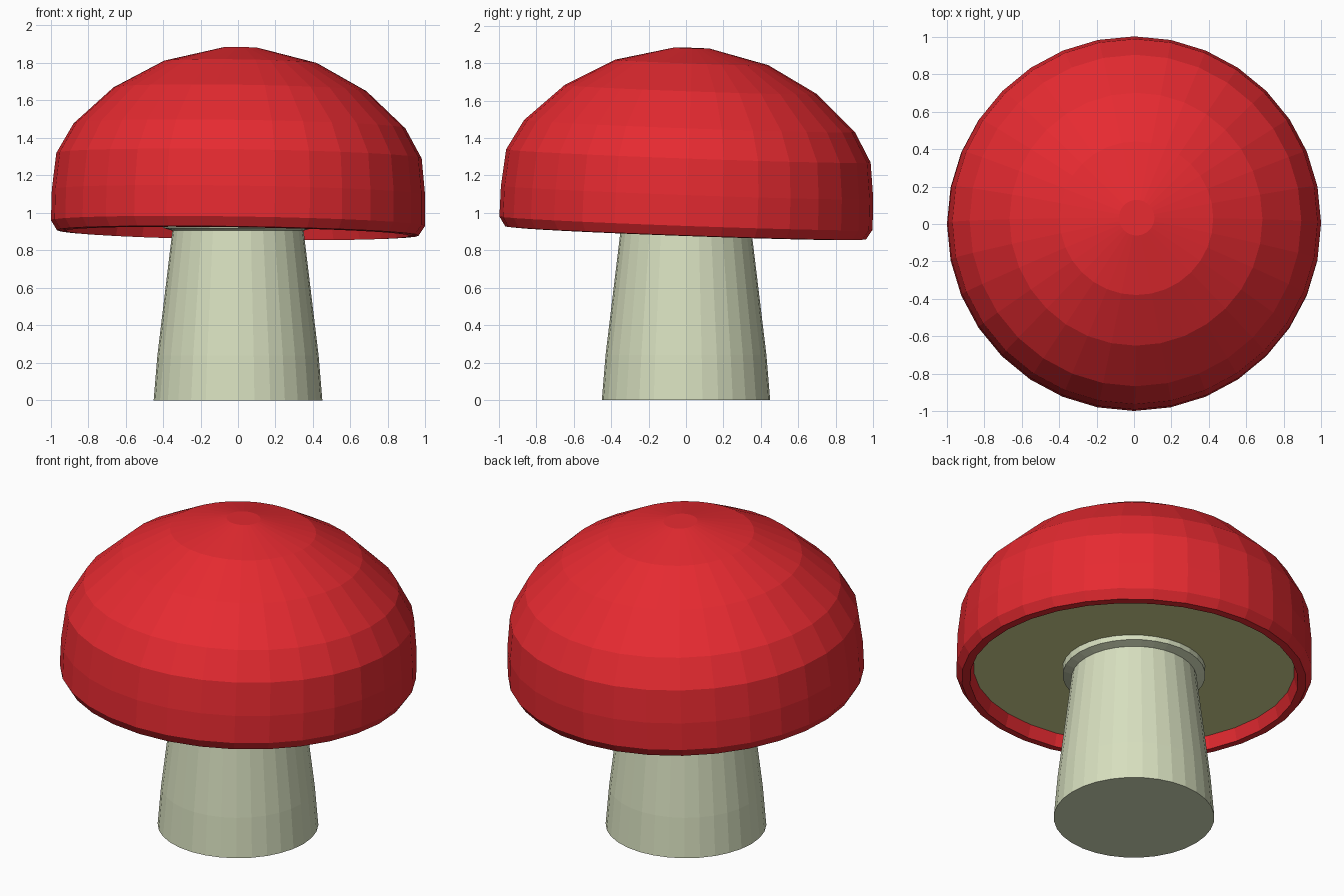
import bpy, bmesh, math
from mathutils import Matrix, Vector

if "Cube" in bpy.data.objects:
    bpy.data.objects.remove(bpy.data.objects["Cube"])

SEGMENTS = 32


def material(name, rgb):
    m = bpy.data.materials.new(name)
    m.diffuse_color = (*rgb, 1)
    m.use_nodes = True
    m.node_tree.nodes["Principled BSDF"].inputs["Base Color"].default_value = m.diffuse_color
    return m


def lathe(name, profile, mats, cap_start=None, cap_end=None):
    """Flat-shaded revolve of (radius, z) points; caps take a material index."""
    bm = bmesh.new()
    rings = []
    for r, z in profile:
        rings.append([bm.verts.new((r * math.cos(a), r * math.sin(a), z))
                      for a in (i * math.tau / SEGMENTS for i in range(SEGMENTS))])
    for low, high in zip(rings, rings[1:]):
        for i in range(SEGMENTS):
            j = (i + 1) % SEGMENTS
            bm.faces.new((low[i], low[j], high[j], high[i]))
    if cap_start is not None:
        bm.faces.new(rings[0][::-1]).material_index = cap_start
    if cap_end is not None:
        bm.faces.new(rings[-1]).material_index = cap_end
    bmesh.ops.recalc_face_normals(bm, faces=bm.faces)
    mesh = bpy.data.meshes.new(name)
    bm.to_mesh(mesh)
    bm.free()
    for m in mats:
        mesh.materials.append(m)
    obj = bpy.data.objects.new(name, mesh)
    bpy.context.collection.objects.link(obj)
    return obj


red = material("cap_red", (0.79, 0.023, 0.03))
cream = material("stem_cream", (0.68, 0.74, 0.52))
olive = material("gill_olive", (0.68, 0.69, 0.30))

# Stem: tapered, with a small flared collar where it meets the gills
lathe("stem", [(0.45, 0), (0.43, 0.24), (0.35, 0.905), (0.40, 0.92), (0.40, 0.98)],
      [cream], cap_start=0, cap_end=0)

# Cap: recessed gill disc, inner wall, lip, then the dome up to its flat crown
cap = lathe("cap", [(0.90, 0.965), (0.92, 0.89), (0.965, 0.893), (0.998, 0.945),
                    (0.996, 1.11), (0.975, 1.305), (0.885, 1.465), (0.675, 1.66),
                    (0.41, 1.805), (0.095, 1.882)],
            [red, olive], cap_start=1, cap_end=0)

# The cap sits slightly askew: raised at the front, lower on the right
pivot = Vector((0, 0, 0.95))
tilt = Matrix.Rotation(0.015, 4, 'Y') @ Matrix.Rotation(-0.036, 4, 'X')
cap.data.transform(Matrix.Translation(pivot) @ tilt @ Matrix.Translation(-pivot))
